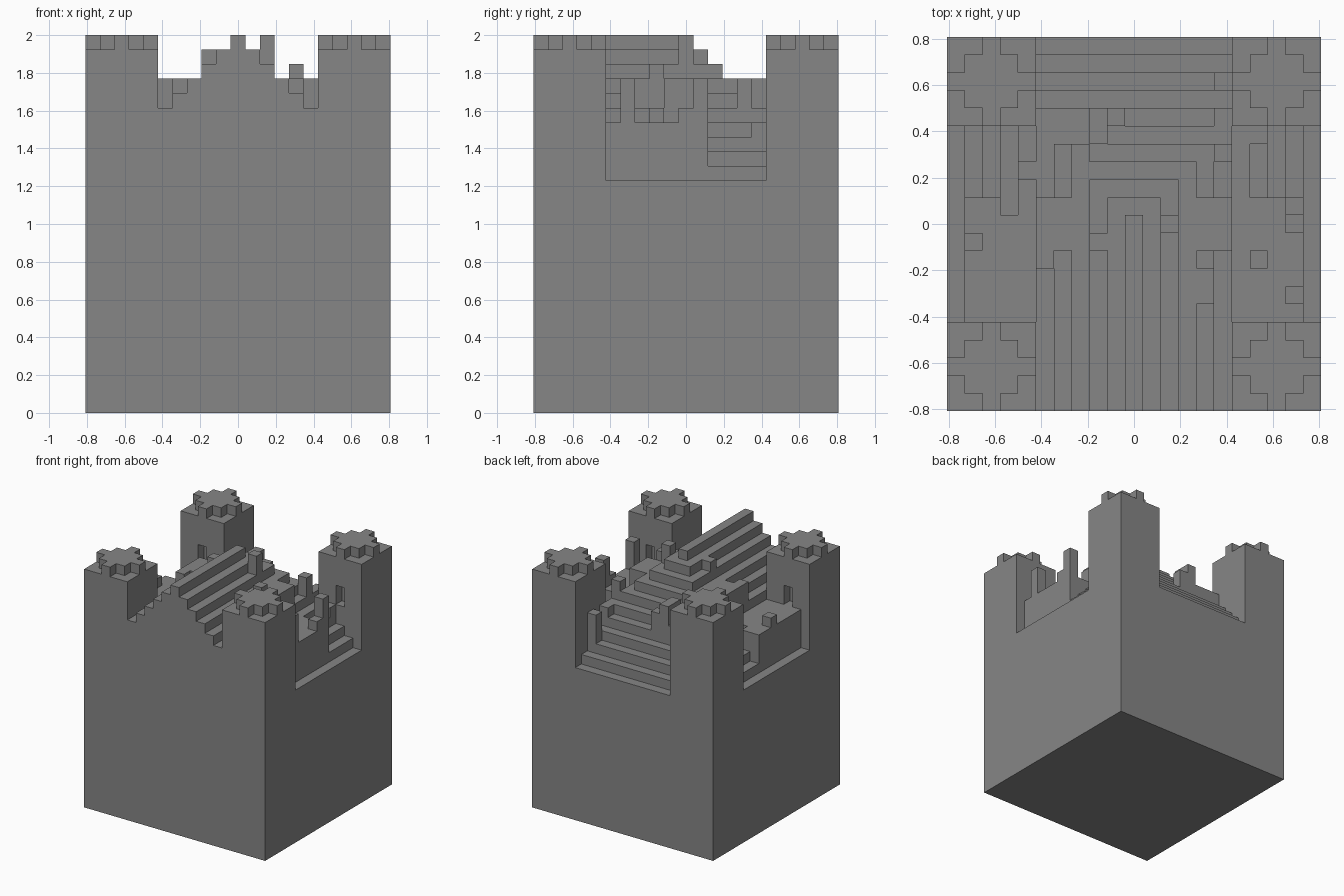
import bpy
import bmesh
from mathutils import Vector

old = bpy.data.objects.get("Cube")
if old:
    bpy.data.objects.remove(old, do_unlink=True)

U = 1 / 13          # edge of one building block
N = 21              # blocks across the plan
MID = N // 2
cells = {}          # block position -> part name


def fill(part, x, y, z):
    """Fill a box of blocks; each range is (start, stop)."""
    for i in range(*x):
        for j in range(*y):
            for k in range(*z):
                cells.setdefault((i, j, k), part)


def cut(x, y, z):
    for i in range(*x):
        for j in range(*y):
            for k in range(*z):
                cells.pop((i, j, k), None)


def pillar(part, x, y, top):
    """Stand a one-block pillar on whatever lies below."""
    k = top - 1
    while (x, y, k) not in cells and k >= 0:
        cells[x, y, k] = part
        k -= 1


# Solid base
fill("base_block", (0, N), (0, N), (0, 16))

# Corner towers with diamond crowns and a doorway facing along the wall
for tx in (0, 16):
    for ty in (0, 16):
        fill("corner_towers", (tx, tx + 5), (ty, ty + 5), (16, 25))
        for d in range(-2, 3):
            w = 2 - abs(d)
            fill("tower_crowns", (tx + 2 - w, tx + 3 + w),
                 (ty + 2 + d, ty + 3 + d), (25, 26))
        door_row = 4 if ty == 0 else 16
        cut((tx + 2, tx + 3), (door_row, door_row + 1), (20, 22))

# Stepped roof: gable to the front, hipped to the sides and back
for k in range(11):
    fill("stepped_roof", (MID - k, MID + 1 + k), (0, MID + 1 + k),
         (25 - k, 26 - k))

# The roof only reaches the side walls between the towers, as terraces
for x in ((1, 5), (16, 20)):
    fill("side_terraces", x, (5, 12), (16, 20))
cut((3, 4), (11, 12), (19, 20))

# Flat cross wings
fill("left_wing", (5, 8), (9, 12), (20, 23))
fill("left_wing", (5, 6), (8, 9), (20, 23))
fill("right_wing", (13, 16), (9, 12), (20, 23))
fill("right_wing", (14, 15), (6, 8), (20, 23))

# Ruined ledge along the back steps
fill("back_ledge", (5, 8), (16, 17), (20, 21))
fill("back_ledge", (15, 16), (16, 17), (20, 21))

# Loose pillars and stubs
for x, y, top in ((8, 9, 25), (12, 10, 26), (14, 8, 24),
                  (19, 6, 23), (19, 11, 23), (15, 14, 23), (7, 14, 23),
                  (8, 15, 23), (8, 16, 23), (9, 16, 22), (15, 18, 21)):
    pillar("pillars", x, y, top)
for x, y, top in ((17, 8, 21), (19, 10, 21), (1, 9, 21),
                  (4, 13, 21), (17, 15, 20)):
    pillar("stubs", x, y, top)

# Stone colour
stone = bpy.data.materials.new("grey_stone")
stone.use_nodes = True
grey = (0.24, 0.24, 0.24, 1)
stone.diffuse_color = grey
stone.node_tree.nodes["Principled BSDF"].inputs["Base Color"].default_value = grey


def skin(part):
    """Make the outer faces of one part and merge them into flat panels."""
    bm = bmesh.new()
    verts = {}

    def vert(p):
        key = tuple(round(c) for c in p)
        if key not in verts:
            x, y, z = key
            verts[key] = bm.verts.new(((x - N / 2) * U, (y - N / 2) * U, z * U))
        return verts[key]

    for cell, owner in cells.items():
        if owner != part:
            continue
        centre = Vector(cell) + Vector((0.5, 0.5, 0.5))
        for axis in range(3):
            for sign in (-1, 1):
                n = Vector((0, 0, 0))
                n[axis] = sign
                if tuple(int(c) for c in Vector(cell) + n) in cells:
                    continue
                a = Vector((0, 0, 0))
                a[(axis + 1) % 3] = 0.5
                b = n.cross(a)
                mid = centre + n / 2
                bm.faces.new([vert(mid + o) for o in
                              (-a - b, a - b, a + b, b - a)])
    bmesh.ops.dissolve_limit(bm, angle_limit=0.01, verts=bm.verts[:],
                             edges=bm.edges[:])
    mesh = bpy.data.meshes.new(part)
    bm.to_mesh(mesh)
    bm.free()
    mesh.materials.append(stone)
    bpy.context.collection.objects.link(bpy.data.objects.new(part, mesh))


for part in sorted(set(cells.values())):
    skin(part)
